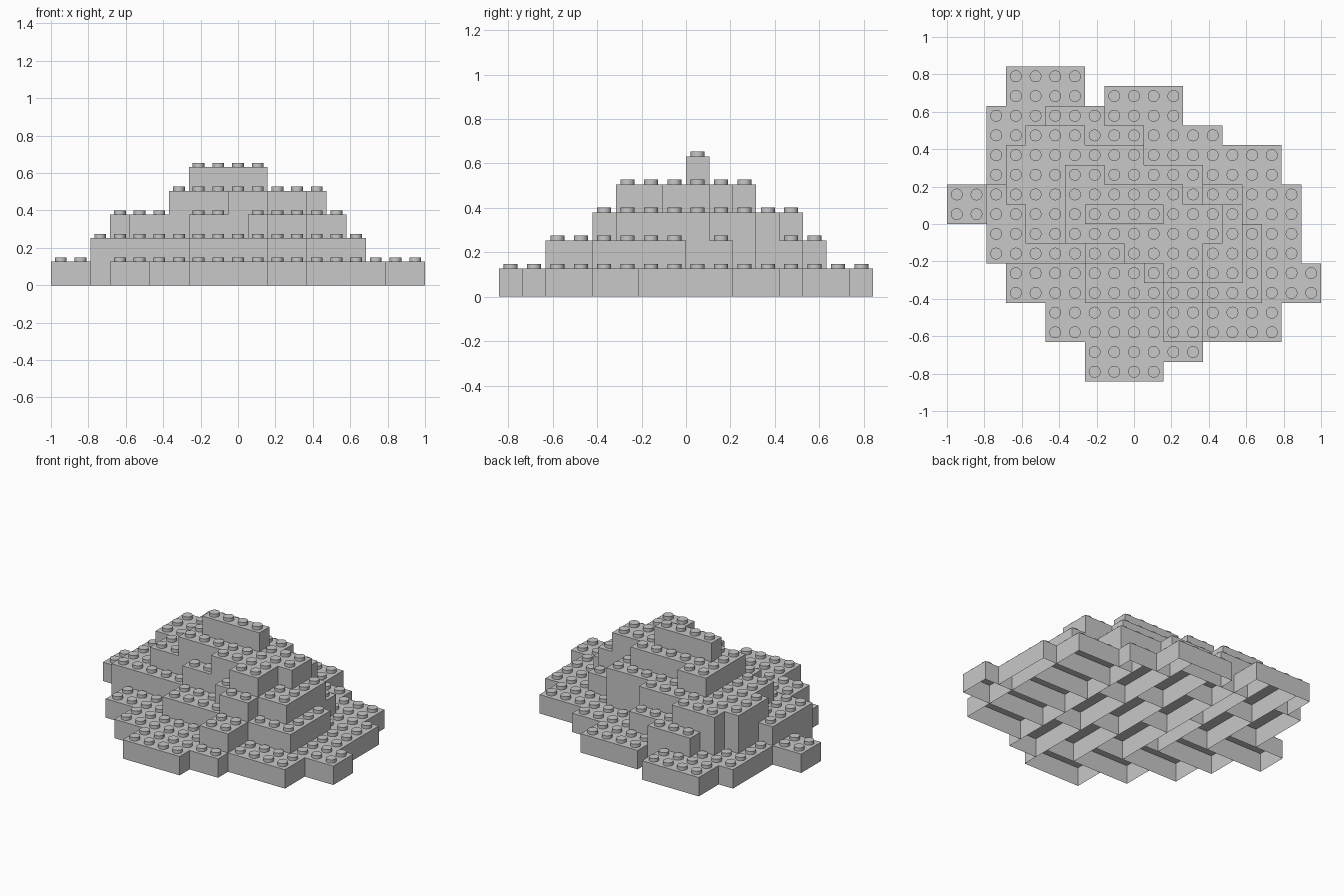
import bpy
import bmesh
import math
from mathutils import Matrix

cube = bpy.data.objects.get("Cube")
if cube:
    bpy.data.objects.remove(cube, do_unlink=True)

UNIT = 2 / 19               # spacing of the studs
HEIGHT = 1.2 * UNIT         # height of one brick
STUD_R, STUD_H = 0.3 * UNIT, 0.022

grey = bpy.data.materials.new("light_grey")
grey.use_nodes = True
colour = (0.58, 0.58, 0.58, 1)
grey.diffuse_color = colour
grey.node_tree.nodes["Principled BSDF"].inputs["Base Color"].default_value = colour

# Each layer is a union of blocks in stud units: left, front, right, back
layers = {
    "base": [(3, 6, 7, 8), (8, 5, 12, 7), (2, 4, 12, 6), (2, 4, 14, 5),
             (2, 2, 17, 4), (0, 0, 18, 2), (2, -2, 18, 0), (3, -4, 19, -2),
             (5, -6, 17, -4), (7, -7, 13, -6), (7, -8, 11, -6)],
    "second": [(5, 4, 8, 6), (4, 4, 10, 5), (3, 2, 10, 4), (3, 2, 13, 3),
               (2, 0, 15, 2), (2, -2, 16, 0), (7, -4, 16, -2), (11, -6, 13, -4)],
    "third": [(4, 3, 7, 5), (3, 3, 10, 4), (3, 1, 13, 3), (4, -1, 15, 1),
              (7, -2, 15, -1), (10, -3, 15, -2), (11, -4, 13, -2)],
    "fourth": [(6, 1, 8, 3), (6, 1, 12, 2), (6, -1, 14, 1),
               (9, -2, 13, -1), (11, -3, 13, -2)],
    "top": [(7, 0, 11, 1)],
}

# Brick footprints, in order of preference
SIZES = [(4, 2), (2, 4), (3, 2), (2, 3), (2, 2), (4, 1), (1, 4),
         (3, 1), (1, 3), (2, 1), (1, 2), (1, 1)]


def make_brick(name, i, j, w, d, level):
    """Hollow brick, open underneath, with a grid of round studs."""
    bm = bmesh.new()
    bmesh.ops.create_cube(bm, size=1)
    bmesh.ops.delete(bm, geom=[f for f in bm.faces if f.normal.z < -0.5],
                     context='FACES_ONLY')
    bmesh.ops.scale(bm, vec=(w * UNIT, d * UNIT, HEIGHT), verts=bm.verts)
    for a in range(w):
        for b in range(d):
            place = Matrix.Translation(((a + 0.5 - w / 2) * UNIT,
                                        (b + 0.5 - d / 2) * UNIT,
                                        (HEIGHT + STUD_H) / 2))
            bmesh.ops.create_cone(bm, cap_ends=True, segments=20, radius1=STUD_R,
                                  radius2=STUD_R, depth=STUD_H, matrix=place)
    # Drop the hidden stud undersides
    bmesh.ops.delete(bm, geom=[f for f in bm.faces if f.normal.z < -0.5],
                     context='FACES_ONLY')
    mesh = bpy.data.meshes.new(name)
    bm.to_mesh(mesh)
    bm.free()
    mesh.materials.append(grey)
    obj = bpy.data.objects.new(name, mesh)
    obj.location = ((i + w / 2) * UNIT - 1, (j + d / 2) * UNIT, (level + 0.5) * HEIGHT)
    bpy.context.collection.objects.link(obj)
    return obj


# Fill every layer with the largest bricks that fit
bricks = []
for level, (layer, blocks) in enumerate(layers.items()):
    free = {(j, i) for x0, y0, x1, y1 in blocks
            for i in range(x0, x1) for j in range(y0, y1)}
    while free:
        j, i = min(free)
        for w, d in SIZES:
            cells = {(j + b, i + a) for a in range(w) for b in range(d)}
            if cells <= free:
                free -= cells
                bricks.append(make_brick(layer + "_brick", i, j, w, d, level))
                break

# Round studs with crisp rims
bpy.ops.object.select_all(action='DESELECT')
for obj in bricks:
    obj.select_set(True)
bpy.context.view_layer.objects.active = bricks[0]
bpy.ops.object.shade_smooth_by_angle(angle=math.radians(35))
